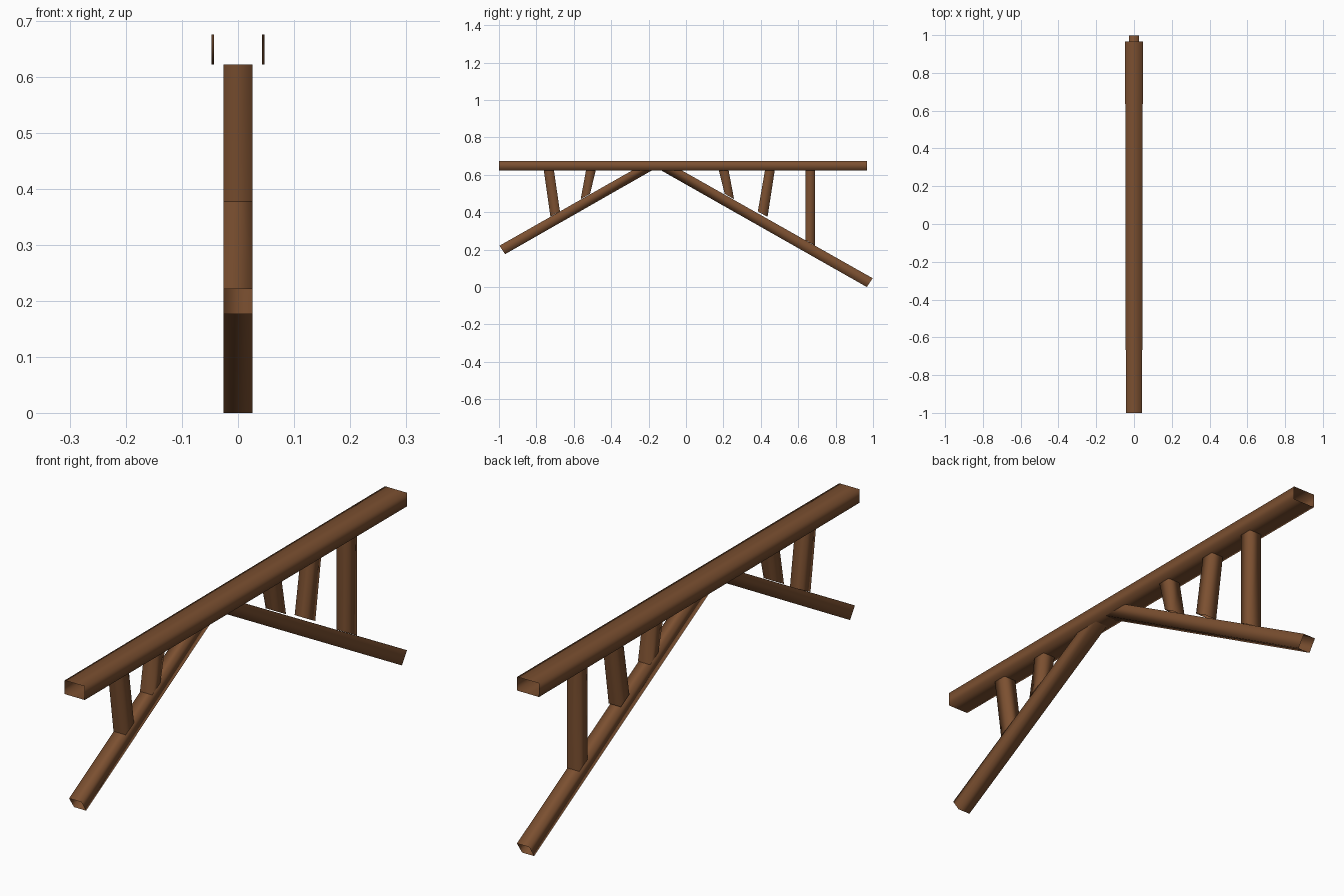
import bpy
import bmesh

cube = bpy.data.objects.get("Cube")
if cube:
    bpy.data.objects.remove(cube, do_unlink=True)

wood = bpy.data.materials.new("brown_wood")
wood.use_nodes = True
colour = (0.2, 0.08, 0.03, 1.0)
wood.diffuse_color = colour
bsdf = wood.node_tree.nodes["Principled BSDF"]
bsdf.inputs["Base Color"].default_value = colour
bsdf.inputs["Roughness"].default_value = 0.9

SOFFIT = 0.622   # underside of the top beam
HALF = 0.026     # half thickness of braces and posts


def timber(name, start, end, half_start=HALF, half_end=HALF):
    """Open four-sided tube; each end is a pair of (y, z) edge points."""
    bm = bmesh.new()
    rings = []
    for (a, b), h in ((start, half_start), (end, half_end)):
        corners = ((-h, *a), (h, *a), (h, *b), (-h, *b))
        rings.append([bm.verts.new(c) for c in corners])
    for i in range(4):
        j = (i + 1) % 4
        bm.faces.new((rings[0][i], rings[0][j], rings[1][j], rings[1][i]))
    bmesh.ops.recalc_face_normals(bm, faces=bm.faces)
    # make sure the tube faces outward
    centre = sum((v.co for v in bm.verts), bm.verts[:][0].co * 0) / 8
    face = bm.faces[:][0]
    if face.normal.dot(face.calc_center_median() - centre) < 0:
        bmesh.ops.reverse_faces(bm, faces=bm.faces)
    for f in bm.faces:
        f.smooth = True
    mesh = bpy.data.meshes.new(name)
    bm.to_mesh(mesh)
    bm.free()
    mesh.materials.append(wood)
    obj = bpy.data.objects.new(name, mesh)
    bpy.context.collection.objects.link(obj)
    return obj


# Top beam, slightly narrower at the front
timber("top_beam", ((-1.0, SOFFIT), (-1.0, 0.675)),
       ((0.967, SOFFIT), (0.967, 0.675)), 0.043, 0.047)

# Sloping braces, cut level where they meet the beam
timber("front_brace", ((-0.967, 0.176), (-0.997, 0.221)),
       ((-0.185, SOFFIT), (-0.29, SOFFIT)))
timber("back_brace", ((0.967, 0.0), (0.998, 0.047)),
       ((-0.13, SOFFIT), (-0.02, SOFFIT)))

# Posts: front and back y at the top, then the foot points on the brace
posts = {
    "front_outer_post": (-0.76, -0.706, (-0.725, 0.377), (-0.674, 0.404)),
    "front_inner_post": (-0.535, -0.483, (-0.563, 0.47), (-0.513, 0.498)),
    "back_inner_post": (0.176, 0.228, (0.207, 0.498), (0.257, 0.47)),
    "back_middle_post": (0.422, 0.474, (0.384, 0.404), (0.436, 0.375)),
    "back_outer_post": (0.64, 0.69, (0.64, 0.25), (0.69, 0.222)),
}
for name, (y0, y1, foot0, foot1) in posts.items():
    timber(name, (foot0, foot1), ((y0, SOFFIT), (y1, SOFFIT)))
